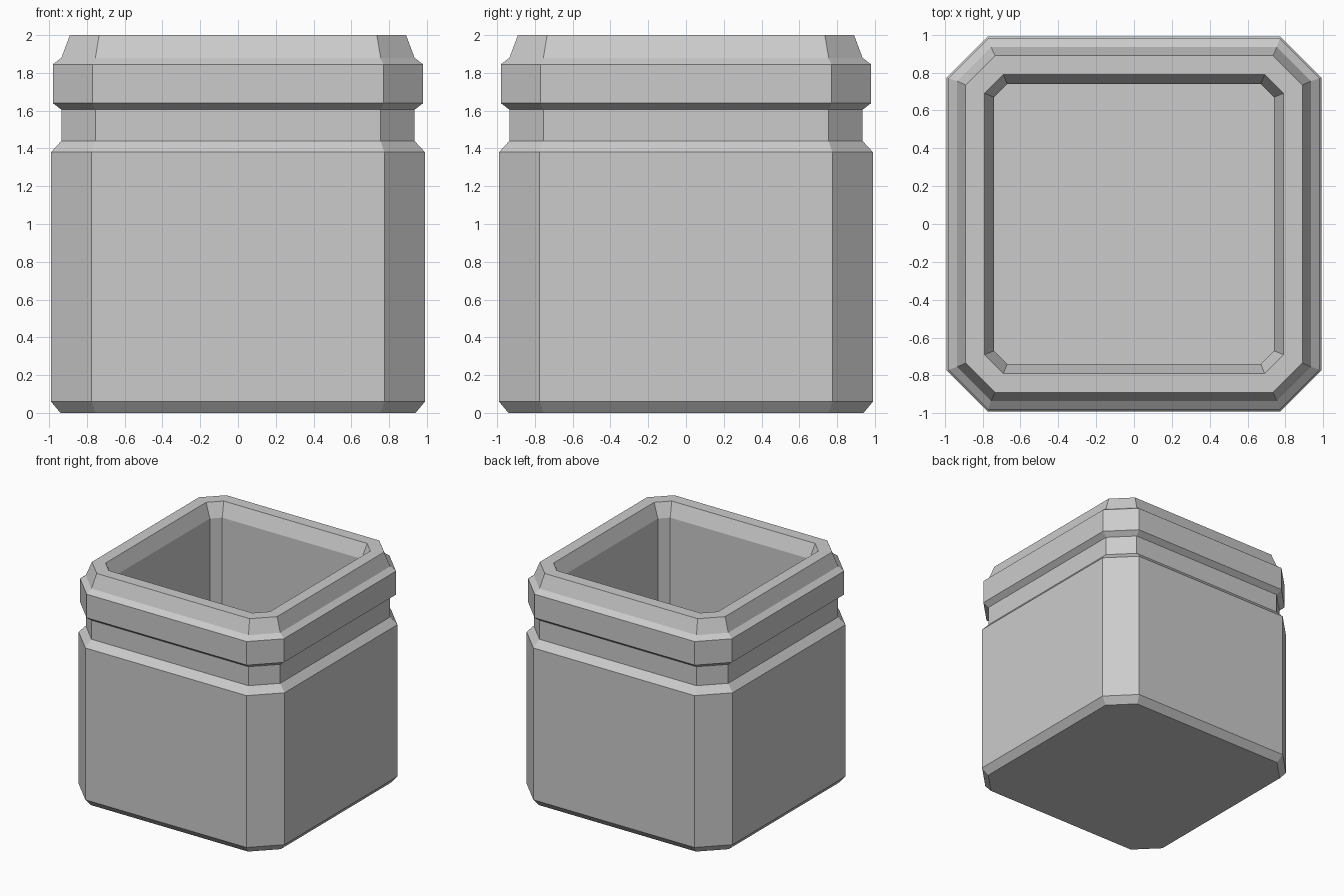
import bpy, bmesh

if "Cube" in bpy.data.objects:
    bpy.data.objects.remove(bpy.data.objects["Cube"])

# Profile from the outside base, up over the rim and down to the inner floor:
# (half width, half length of straight side, height)
PROFILE = [
    (0.94, 0.755, 0.00), (0.99, 0.775, 0.06), (0.99, 0.775, 1.38),   # body
    (0.935, 0.755, 1.44), (0.935, 0.755, 1.605),                     # neck groove
    (0.98, 0.77, 1.64), (0.98, 0.77, 1.845),                         # collar
    (0.935, 0.755, 1.88), (0.89, 0.735, 2.00),                       # sloped rim
    (0.79, 0.69, 2.00), (0.74, 0.67, 1.88), (0.74, 0.67, 0.15),      # mouth, cavity
]


def octagon(bm, h, c, z):
    """Square ring with cut corners."""
    pts = [(h, -c), (h, c), (c, h), (-c, h), (-h, c), (-h, -c), (-c, -h), (c, -h)]
    return [bm.verts.new((x, y, z)) for x, y in pts]


bm = bmesh.new()
rings = [octagon(bm, *p) for p in PROFILE]

# Walls between neighbouring rings
for a, b in zip(rings, rings[1:]):
    for i in range(8):
        j = (i + 1) % 8
        bm.faces.new((a[i], a[j], b[j], b[i]))

# Underside and inner floor
bm.faces.new(rings[0][::-1])
bm.faces.new(rings[-1])
bmesh.ops.recalc_face_normals(bm, faces=bm.faces[:])

mesh = bpy.data.meshes.new("square_jar")
bm.to_mesh(mesh)
bm.free()
jar = bpy.data.objects.new("square_jar", mesh)
bpy.context.collection.objects.link(jar)
